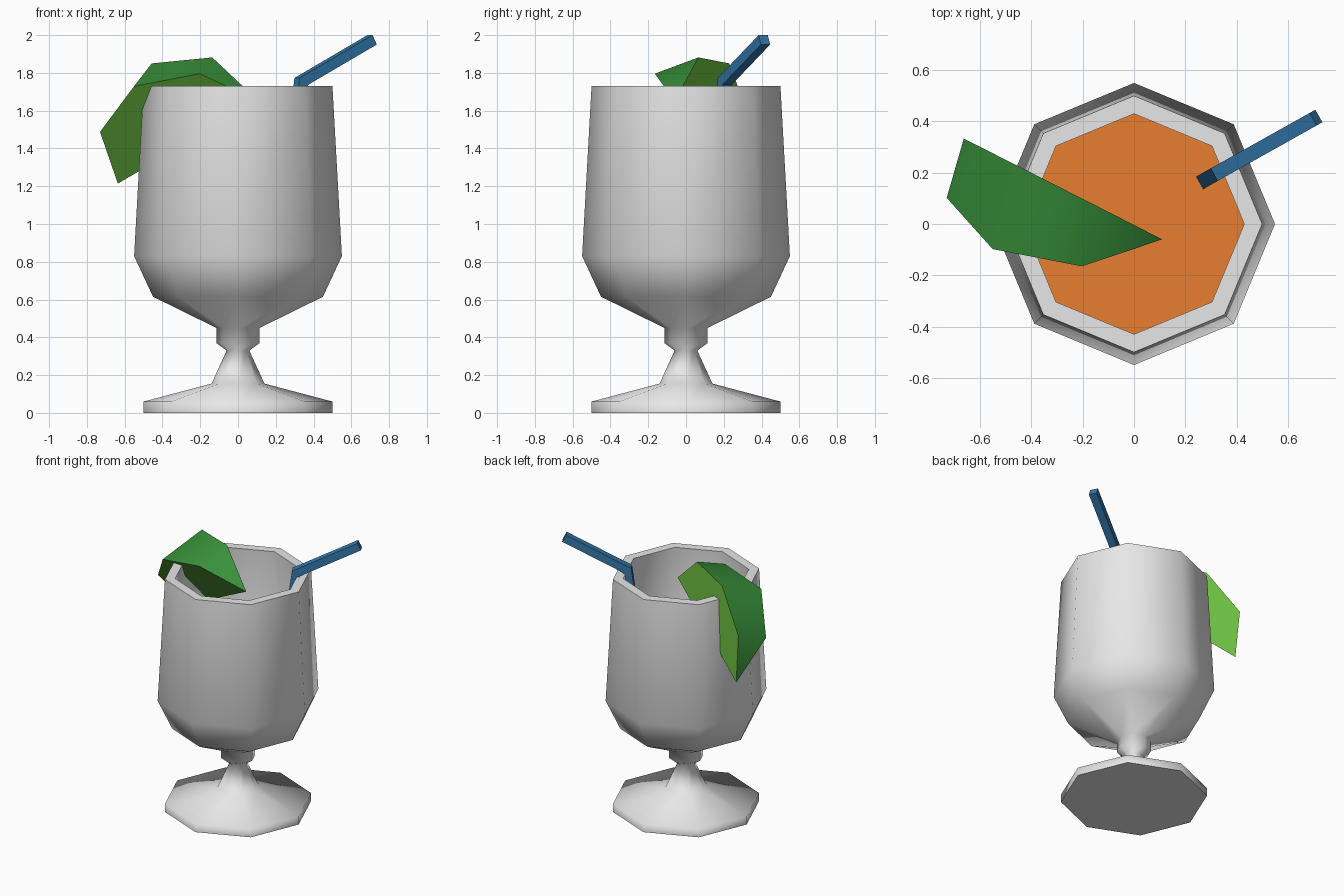
import bpy, bmesh, math
from mathutils import Vector

if "Cube" in bpy.data.objects:
    bpy.data.objects.remove(bpy.data.objects["Cube"], do_unlink=True)

SIDES = 8


def material(name, rgb):
    m = bpy.data.materials.new(name)
    m.use_nodes = True
    m.diffuse_color = (*rgb, 1)
    bsdf = next(n for n in m.node_tree.nodes if n.type == 'BSDF_PRINCIPLED')
    bsdf.inputs["Base Color"].default_value = (*rgb, 1)
    return m


glass_white = material("glass_white", (0.8, 0.8, 0.8))
drink_orange = material("drink_orange", (0.87, 0.223, 0.032))
rind_green = material("rind_green", (0.041, 0.287, 0.044))
flesh_green = material("flesh_green", (0.162, 0.565, 0.056))
straw_blue = material("straw_blue", (0.034, 0.188, 0.413))


def finish(bm, name, mats, smooth_angle=None):
    """Turn a bmesh into an object, smooth below the given angle."""
    bmesh.ops.recalc_face_normals(bm, faces=bm.faces)
    mesh = bpy.data.meshes.new(name)
    bm.to_mesh(mesh)
    bm.free()
    for m in mats:
        mesh.materials.append(m)
    obj = bpy.data.objects.new(name, mesh)
    bpy.context.collection.objects.link(obj)
    if smooth_angle:
        bpy.ops.object.select_all(action='DESELECT')
        obj.select_set(True)
        bpy.context.view_layer.objects.active = obj
        bpy.ops.object.shade_smooth_by_angle(angle=math.radians(smooth_angle))
    return obj


def bridge(bm, a, b):
    n = len(a)
    for i in range(n):
        j = (i + 1) % n
        bm.faces.new((a[i], a[j], b[j], b[i]))


def lathe(bm, profile):
    """Eight-sided turned shape from (radius, height) pairs, capped at both ends."""
    rings = []
    for r, z in profile:
        angles = [math.tau * i / SIDES for i in range(SIDES)]
        rings.append([bm.verts.new((r * math.cos(t), r * math.sin(t), z)) for t in angles])
    for a, b in zip(rings, rings[1:]):
        bridge(bm, a, b)
    bm.faces.new(rings[0])
    bm.faces.new(rings[-1])


# Goblet: foot, stem, bowl, rim and inner wall in one profile
bm = bmesh.new()
lathe(bm, [(0.5, 0), (0.5, 0.06), (0.14, 0.155), (0.06, 0.33), (0.115, 0.37),
           (0.115, 0.45), (0.45, 0.615), (0.55, 0.83), (0.5, 1.73),
           (0.43, 1.73), (0.475, 0.86), (0.38, 0.67), (0.1, 0.55)])
finish(bm, "goblet", [glass_white], 80)

# Drink: flat surface inside the bowl
bm = bmesh.new()
bmesh.ops.create_circle(bm, cap_ends=True, segments=SIDES, radius=0.452)
drink = finish(bm, "drink_surface", [drink_orange])
drink.location.z = 1.3
if drink.data.polygons[0].normal.z < 0:
    drink.data.flip_normals()

# Fruit wedge: two half-octagon slices meeting on a chord, joined by the rind
tip_in, tip_out = Vector((0.11, -0.06, 1.65)), Vector((-0.636, 0.318, 1.214))
centre = (tip_in + tip_out) / 2
radius = (tip_in - centre).length
axis = (tip_in - centre).normalized()
front_dir = Vector((-0.607, -0.484, 0.632))
front_dir = (front_dir - axis * front_dir.dot(axis)).normalized()
side_dir = front_dir.cross(axis)

bm = bmesh.new()
ends = [bm.verts.new(tip_in), bm.verts.new(tip_out)]
arcs = []
for turn in (0, math.pi / 4):
    out = front_dir * math.cos(turn) + side_dir * math.sin(turn)
    arc = [ends[0]]
    for k in (1, 2, 3):
        t = k * math.pi / 4
        arc.append(bm.verts.new(centre + radius * (axis * math.cos(t) + out * math.sin(t))))
    arc.append(ends[1])
    arcs.append(arc)
    bm.faces.new(arc).material_index = 1
front, back = arcs
for i in range(4):
    corners = list(dict.fromkeys((front[i], front[i + 1], back[i + 1], back[i])))
    bm.faces.new(corners)
finish(bm, "fruit_wedge", [rind_green, flesh_green], 50)

# Straw: square tube with one mitred bend
path = [Vector((0.222, 0.141, 0.8)), Vector((0.335, 0.205, 1.755)), Vector((0.71, 0.415, 1.975))]
half = 0.028
dirs = [(b - a).normalized() for a, b in zip(path, path[1:])]
side = Vector((-0.49, 0.87, 0)).normalized()
bm = bmesh.new()
rings = []
for i, p in enumerate(path):
    before, after = dirs[max(i - 1, 0)], dirs[min(i, 1)]
    tangent = (before + after).normalized()
    across = side.cross(tangent).normalized() / tangent.dot(before)
    rings.append([bm.verts.new(p + half * (side * u + across * v))
                  for u, v in ((-1, -1), (1, -1), (1, 1), (-1, 1))])
for a, b in zip(rings, rings[1:]):
    bridge(bm, a, b)
bm.faces.new(rings[0])
bm.faces.new(rings[-1])
finish(bm, "straw", [straw_blue])
